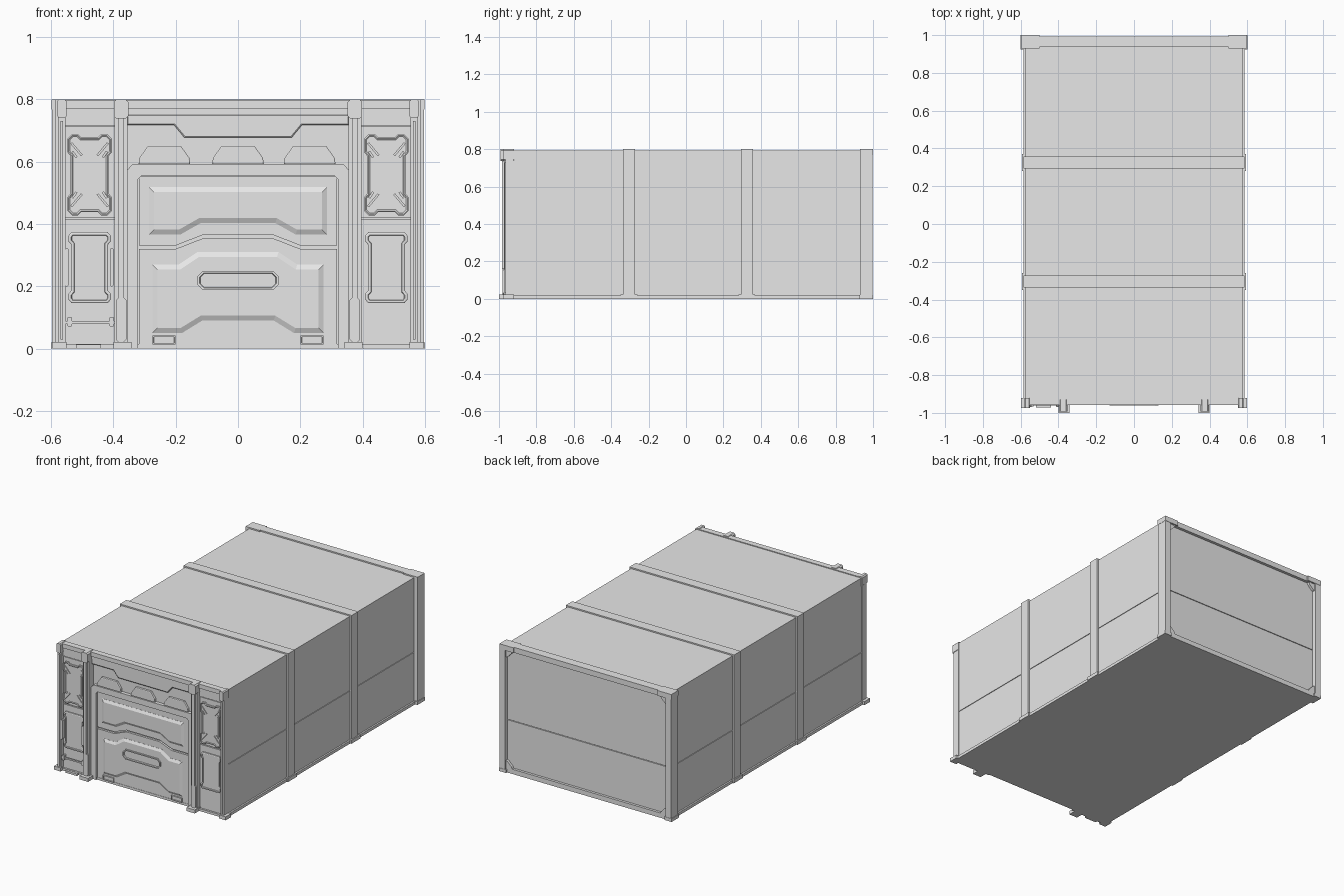
import bpy
import bmesh

cube = bpy.data.objects.get("Cube")
if cube:
    bpy.data.objects.remove(cube, do_unlink=True)

GREY = (0.8, 0.8, 0.8, 1.0)
mat = bpy.data.materials.new("plain grey")
mat.use_nodes = True
mat.diffuse_color = GREY
mat.node_tree.nodes["Principled BSDF"].inputs["Base Color"].default_value = GREY


def finish(name, bm):
    mesh = bpy.data.meshes.new(name)
    bm.to_mesh(mesh)
    bm.free()
    mesh.materials.append(mat)
    obj = bpy.data.objects.new(name, mesh)
    bpy.context.collection.objects.link(obj)
    return obj


def plate(name, pts, back, front, insets=()):
    """Extrude an x/z outline from back to front; insets are (width, depth) steps."""
    bm = bmesh.new()
    face = bm.faces.new([bm.verts.new((x, back, z)) for x, z in pts])
    ext = bmesh.ops.extrude_face_region(bm, geom=[face])["geom"]
    cap = [g for g in ext if isinstance(g, bmesh.types.BMFace)]
    for v in cap[0].verts:
        v.co.y = front
    bmesh.ops.recalc_face_normals(bm, faces=bm.faces)
    for width, depth in insets:
        bmesh.ops.inset_region(bm, faces=cap, thickness=width, depth=depth,
                               use_even_offset=True)
    return finish(name, bm)


def rect(x0, x1, z0, z1, c=0):
    if not c:
        return [(x0, z0), (x1, z0), (x1, z1), (x0, z1)]
    return [(x0 + c, z0), (x1 - c, z0), (x1, z0 + c), (x1, z1 - c),
            (x1 - c, z1), (x0 + c, z1), (x0, z1 - c), (x0, z0 + c)]


def box(name, x0, x1, y0, y1, z0, z1, c=0):
    return plate(name, rect(x0, x1, z0, z1, c), y1, y0)


def mirrored(q):
    """Close a symmetric outline from its right half."""
    return q + [(-x, z) for x, z in reversed(q)]


def four_way(q, cx, cz):
    """Close an outline from its upper right quarter."""
    half = mirrored(q)
    full = half + [(x, -z) for x, z in reversed(half)]
    return [(cx + x, cz + z) for x, z in full]


def sided(name, fn):
    for side, s in (("left", 1), ("right", -1)):
        fn(side + "_" + name, s)


def pair_box(name, x0, x1, *rest):
    sided(name, lambda n, s: box(n, min(s * x0, s * x1), max(s * x0, s * x1), *rest))


def pair_plate(name, pts, back, front, insets=()):
    sided(name, lambda n, s: plate(n, [(s * x, z) for x, z in pts], back, front, insets))


# Main shell: core with upper and lower skins leaving a fine seam
box("core", -.57, .57, -.93, .965, .003, .785)
SEAM = .325
pair_box("lower_side_wall", .56, .574, -.935, .95, .015, SEAM - .002)
pair_box("upper_side_wall", .56, .574, -.935, .95, SEAM + .002, .79)
box("roof", -.574, .574, -.945, .96, .775, .792)
box("floor", -.575, .575, -.945, .985, 0, .015)
pair_box("side_skirt", .565, .584, -.95, .96, 0, .018)

# Ribs wrapping the walls and roof
for label, y in (("front", -.305), ("rear", .325)):
    pair_box(label + "_side_rib", .565, .585, y - .032, y + .032, .0, .8)
    pair_box(label + "_rib_foot", .565, .592, y - .045, y + .045, 0, .022)
    box(label + "_roof_rib", -.585, .585, y - .032, y + .032, .78, .8)

# Rear frame and panels
pair_box("rear_post", .558, .596, .93, .998, 0, .8)
pair_box("rear_foot", .55, .6, .925, 1.0, 0, .02)
pair_box("rear_top_cap", .5, .598, .93, 1.0, .768, .8)
box("rear_beam", -.56, .56, .937, .992, .766, .8)
box("rear_sill", -.56, .56, .94, .99, 0, .03)
for z, d in ((.03, 1), (.766, -1)):
    pair_plate("rear_gusset", [(.56, z), (.515, z), (.52, z + d * .012), (.548, z + d * .04),
                               (.56, z + d * .045)], .96, .99)
box("rear_lower_panel", -.56, .56, .95, .974, .02, SEAM - .002)
box("rear_upper_panel", -.56, .56, .95, .974, SEAM + .002, .77)

# Front corner posts with caps and feet
pair_box("front_post", .553, .578, -.965, -.922, 0, .78)
pair_box("front_post_cap", .55, .58, -.975, -.92, .74, .8, .006)
pair_box("front_post_foot", .55, .597, -.975, -.92, 0, .022)
pair_box("front_post_strip", .561, .569, -.97, -.96, .03, .73)

# Front columns beside the door
pair_box("column", .354, .396, -.972, -.93, 0, .76)
pair_box("column_spine", .366, .385, -.984, -.965, .16, .75)
pair_box("column_cap", .352, .398, -.992, -.93, .738, .8, .008)
pair_box("column_base", .358, .392, -.98, -.96, .02, .165, .01)
pair_box("column_foot", .342, .4, -1.0, -.93, 0, .022)

# Stepped roof fascia and header
box("fascia", -.555, .555, -.957, -.92, .77, .797)
box("fascia_lip", -.555, .555, -.95, -.92, .75, .775)
plate("header", mirrored([(.357, .752), (.357, .717), (.205, .717), (.172, .677)]),
      -.92, -.943, [(.004, .003)])
pair_box("side_header", .396, .553, -.947, -.92, .716, .752)

# Doorway surround with raised tabs above it
plate("door_surround", mirrored([(.32, 0), (.32, .545), (.31, .555)][::-1]
                                + [(.354, 0), (.354, .575), (.338, .592)]),
      -.92, -.952)
for i, x in enumerate((-.236, 0, .23)):
    plate(f"door_tab_{i + 1}", [(x - .083, .592), (x + .083, .592), (x + .08, .612),
                                (x + .053, .65), (x - .053, .65), (x - .08, .612)],
          -.92, -.944, [(.003, .002)])

# Two door leaves meeting along a raised centre line
plate("upper_door", mirrored([(.318, .552), (.318, .331), (.2, .331), (.115, .364)]),
      -.92, -.943)
plate("lower_door", mirrored([(.318, .003), (.318, .32), (.2, .32), (.115, .353)]),
      -.92, -.943)
plate("upper_door_panel", mirrored([(.285, .518), (.285, .366), (.185, .366), (.12, .403)]),
      -.94, -.944, [(.016, .008)])
plate("lower_door_panel", mirrored([(.13, .31), (.19, .27), (.275, .27),
                                    (.275, .05), (.18, .05), (.115, .09)]),
      -.94, -.944, [(.016, .008)])
plate("door_handle", rect(-.13, .13, .188, .25, .018), -.945, -.96,
      [(.007, 0), (.002, -.008)])
pair_plate("door_vent", rect(.2, .275, .014, .042), -.94, -.952, [(.004, 0), (.001, -.005)])

# Side bays: backing, notched upper plate, framed lower plate
pair_box("lower_bay", .396, .553, -.945, -.92, .015, .414)
pair_box("upper_bay", .396, .553, -.945, -.92, .419, .712)
HX, HZ = .071, .13
upper = [(HX - .01, HZ - .07), (HX, HZ - .058), (HX, HZ - .014), (HX - .014, HZ),
         (HX - .034, HZ), (HX - .044, HZ - .01)]
pair_plate("upper_bay_plate", four_way(upper, .476, .558), -.94, -.954,
           [(.004, .002), (.004, -.003)])
HX, HZ = .068, .114
lower = [(HX - .009, HZ - .04), (HX, HZ - .03), (HX, HZ - .012), (HX - .01, HZ)]
pair_plate("lower_bay_plate", four_way(lower, .476, .26), -.94, -.954,
           [(.004, .002), (.005, 0), (.002, -.004)])

# Diagonal ridges in the corners of the upper plates
for dx in (-1, 1):
    for dz in (-1, 1):
        for off in (0, .017):
            a, b = .022 + off, .062 - off * .2
            ridge = [(a, .064), (a + .006, .06), (b, .06 + b - a), (b - .006, .064 + b - a)]
            pair_plate("ridge", [(.476 + dx * x, .558 + dz * (z - off * .4)) for x, z in ridge],
                       -.95, -.958)

# Fittings found only on the right bay: grips, rail and step
for x in (-.549, -.405):
    box("bay_grip", x - .006, x + .006, -.968, -.94, .2, .322, .004)
box("bay_rail", -.558, -.392, -.962, -.954, .08, .089)
for x in (-.54, -.405):
    box("rail_bracket", x - .007, x + .007, -.966, -.94, .07, .102, .003)
box("bay_step", -.52, -.44, -.972, -.93, 0, .013)
box("bay_sill", -.553, -.396, -.957, -.93, 0, .015)
box("left_bay_sill", .396, .553, -.957, -.93, 0, .015)
